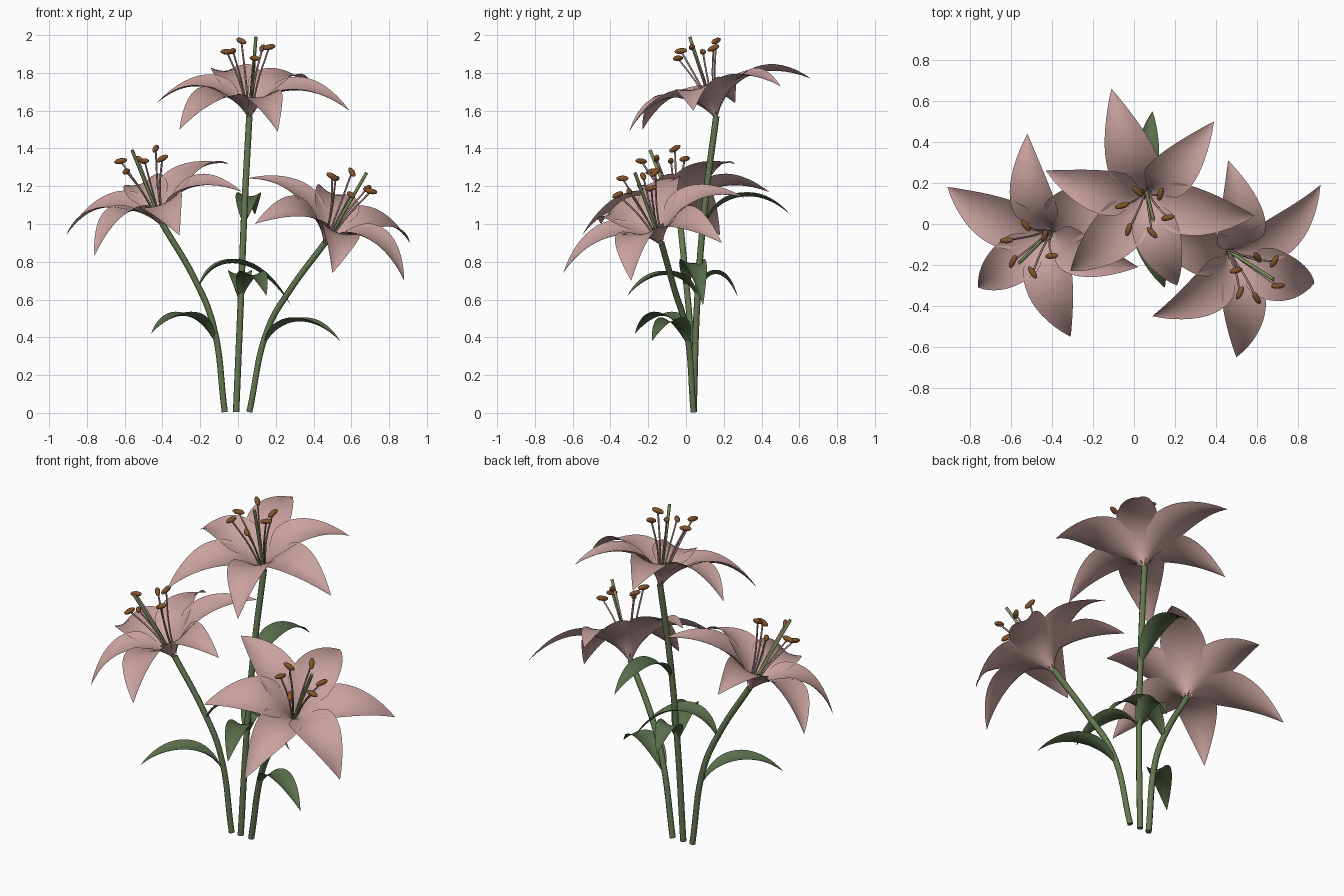
import bpy, bmesh, math
from mathutils import Vector as V

cube = bpy.data.objects.get("Cube")
if cube:
    bpy.data.objects.remove(cube, do_unlink=True)


def material(name, r, g, b):
    m = bpy.data.materials.new(name)
    m.use_nodes = True
    m.diffuse_color = (r, g, b, 1)
    bsdf = next(n for n in m.node_tree.nodes if n.type == 'BSDF_PRINCIPLED')
    bsdf.inputs["Base Color"].default_value = (r, g, b, 1)
    return m


petal_pink = material("petal pink", 0.58, 0.36, 0.345)
filament_pink = material("filament pink", 0.5, 0.31, 0.3)
stem_green = material("stem green", 0.13, 0.19, 0.085)
leaf_green = material("leaf green", 0.10, 0.155, 0.07)
style_green = material("style green", 0.21, 0.29, 0.11)
anther_brown = material("anther brown", 0.23, 0.09, 0.027)


def link(name, data, mat):
    ob = bpy.data.objects.new(name, data)
    data.materials.append(mat)
    bpy.context.collection.objects.link(ob)
    return ob


def tube(name, points, radius, mat, sides=2):
    """Round rod through the points."""
    c = bpy.data.curves.new(name, 'CURVE')
    c.dimensions = '3D'
    c.bevel_depth = radius
    c.bevel_resolution = sides
    c.resolution_u = 8
    c.use_fill_caps = True
    s = c.splines.new('BEZIER')
    s.bezier_points.add(len(points) - 1)
    for bp, p in zip(s.bezier_points, points):
        bp.co = p
        bp.handle_left_type = bp.handle_right_type = 'AUTO'
    link(name, c, mat)


def bezier(a, b, c, d, t):
    u = 1 - t
    return a * u**3 + b * (3 * u * u * t) + c * (3 * u * t * t) + d * t**3


def blade(name, ctrl, up, width, cup, claw, mat, rows=18, cols=8):
    """Pointed, cupped sheet swept along a bezier spine; claw narrows its root."""
    side = (ctrl[3] - ctrl[0]).cross(up).normalized()
    bm = bmesh.new()
    grid = []
    for i in range(rows + 1):
        t = i / rows
        p = bezier(*ctrl, t)
        tangent = bezier(*ctrl, min(t + 0.01, 1)) - bezier(*ctrl, max(t - 0.01, 0))
        normal = side.cross(tangent).normalized()
        outline = max(math.sin(math.pi * t**0.92), 0)**0.92 * min(1, claw + 2.6 * t)
        half = width / 2 * outline + 0.002 * (1 - t) + 0.0003
        row = []
        for j in range(cols + 1):
            u = 2 * j / cols - 1
            row.append(bm.verts.new(p + side * (u * half) + normal * (cup * half * u * u)))
        grid.append(row)
    for r0, r1 in zip(grid, grid[1:]):
        for j in range(cols):
            f = bm.faces.new((r0[j], r0[j + 1], r1[j + 1], r1[j]))
            f.smooth = True
    me = bpy.data.meshes.new(name)
    bm.to_mesh(me)
    bm.free()
    link(name, me, mat)


def anther(name, centre, direction):
    me = bpy.data.meshes.new(name)
    bm = bmesh.new()
    bmesh.ops.create_uvsphere(bm, u_segments=10, v_segments=8, radius=1)
    for f in bm.faces:
        f.smooth = True
    bm.to_mesh(me)
    bm.free()
    ob = link(name, me, anther_brown)
    ob.location = centre
    ob.scale = (0.015, 0.015, 0.035)
    ob.rotation_mode = 'QUATERNION'
    ob.rotation_quaternion = direction.to_track_quat('Z', 'Y')


def flower(label, base, axis, style_tip, tips):
    base, axis = V(base), V(axis).normalized()
    # pistil
    style_tip = V(style_tip)
    tube(label + "_style", [base, base.lerp(style_tip, 0.5), style_tip], 0.009, style_green)
    for i, tip in enumerate(tips):
        rel = V(tip) - base
        height = rel.dot(axis)
        spread = rel - axis * height
        out = spread.normalized()
        # petal: steep throat, arched middle, drooping tip
        ctrl = [base + out * 0.008,
                base + spread * 0.15 + axis * 0.16,
                base + spread * 0.55 + axis * 0.26,
                V(tip)]
        blade(f"{label}_petal_{i + 1}", ctrl, axis, 0.25 if i % 2 == 0 else 0.225,
              0.27, 0.06, petal_pink)
        # stamen
        top = base + axis * (0.36 if i % 2 else 0.395) + out * 0.115
        tube(f"{label}_filament_{i + 1}",
             [base + out * 0.012 + axis * 0.03, base + axis * 0.2 + out * 0.05, top],
             0.005, filament_pink, 1)
        anther(f"{label}_anther_{i + 1}", top, out + axis.cross(out) * 0.5 + axis * 0.15)


def leaf(name, base, tip, rise):
    base, tip = V(base), V(tip)
    lift = V((0, 0, rise))
    ctrl = [base, base.lerp(tip, 0.18) + lift, base.lerp(tip, 0.65) + lift * 1.05, tip]
    blade(name, ctrl, V((0, 0, 1)), 0.125, 0.35, 1, leaf_green)


# Stems
tube("centre_stem", [(-0.01, 0.04, 0.005), (0.015, 0.06, 0.6), (0.035, 0.1, 1.1),
                     (0.06, 0.16, 1.57)], 0.017, stem_green)
tube("right_stem", [(-0.07, 0.04, 0.005), (-0.135, 0.02, 0.48), (-0.225, 0, 0.7),
                    (-0.4, -0.03, 1)], 0.017, stem_green)
tube("left_stem", [(0.06, 0.04, 0.005), (0.16, 0, 0.45), (0.275, -0.06, 0.65),
                   (0.46, -0.13, 0.9)], 0.017, stem_green)

# Flowers
flower("centre", (0.06, 0.16, 1.56), (-0.02, -0.27, 0.96), (0.095, 0.02, 1.99),
       [(-0.11, 0.66, 1.77), (0.39, 0.5, 1.73), (0.59, 0.04, 1.6),
        (0.21, -0.3, 1.49), (-0.31, -0.23, 1.5), (-0.43, 0.26, 1.64)])
flower("right", (-0.4, -0.03, 0.99), (-0.11, -0.09, 0.34), (-0.56, -0.19, 1.39),
       [(-0.91, 0.18, 0.94), (-0.52, 0.44, 1.17), (-0.05, 0.26, 1.32),
        (0.02, -0.21, 1.17), (-0.31, -0.55, 0.94), (-0.76, -0.31, 0.83)])
flower("left", (0.46, -0.13, 0.89), (0.14, -0.13, 0.32), (0.68, -0.27, 1.27),
       [(0.46, 0.31, 1.14), (0.91, 0.19, 0.9), (0.88, -0.29, 0.7),
        (0.5, -0.65, 0.74), (0.09, -0.45, 1), (0.04, -0.03, 1.24)])

# Leaves
leaf("right_low_leaf", (-0.125, 0.02, 0.38), (-0.46, -0.27, 0.42), 0.15)
leaf("right_high_leaf", (-0.21, 0, 0.66), (0.28, 0.09, 0.57), 0.22)
leaf("left_low_leaf", (0.14, 0.01, 0.36), (0.54, -0.18, 0.38), 0.15)
leaf("centre_front_leaf", (0.015, 0.06, 0.61), (0.15, -0.31, 0.62), 0.15)
leaf("centre_back_leaf", (0.015, 0.06, 0.6), (0, 0.275, 0.61), 0.17)
leaf("centre_high_leaf", (0.032, 0.1, 1), (0.09, 0.55, 1.05), 0.16)
